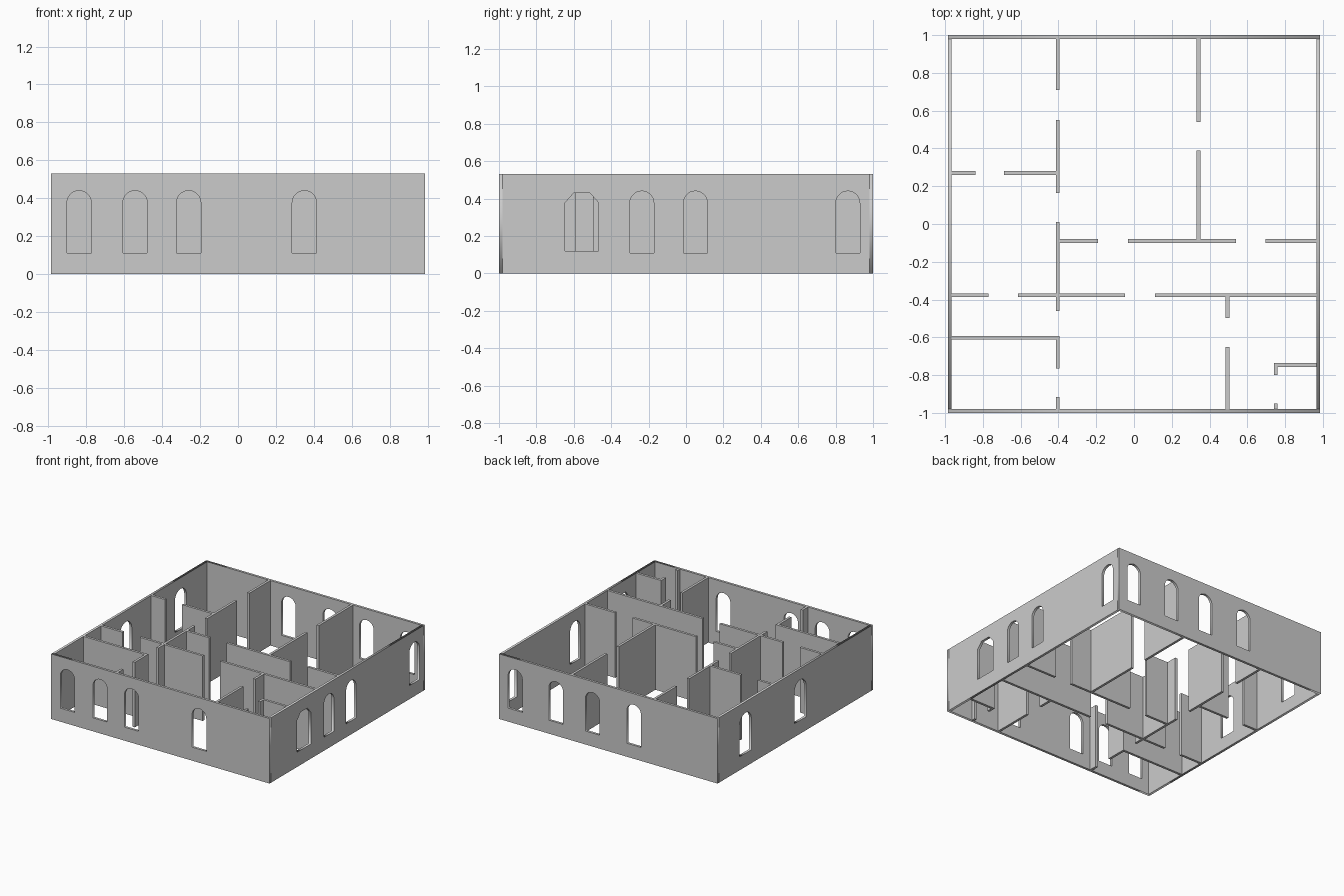
import bpy
from math import pi, cos, sin
from mathutils import Matrix

if "Cube" in bpy.data.objects:
    bpy.data.objects.remove(bpy.data.objects["Cube"])

HX, HY, H = 0.985, 1.0, 0.53   # half width, half depth, wall height
T = 0.02                       # wall thickness


def arch(c, w=0.128, z0=0.11, z1=0.44, n=14):
    """Round-topped window outline centred at c."""
    r = w / 2
    return [(c - r, z0), (c + r, z0)] + [
        (c + r * cos(pi * i / n), z1 - r + r * sin(pi * i / n)) for i in range(n + 1)]


def clipped(c, w=0.18, z0=0.12, z1=0.43, d=0.047):
    """Wide window outline with cut top corners."""
    r = w / 2
    return [(c - r, z0), (c + r, z0), (c + r, z1 - 0.053), (c + r - d, z1),
            (c - r + d, z1), (c - r, z1 - 0.053)]


def outer_wall(name, half, windows, loc, turn):
    """Upright panel with window openings, extruded from a filled outline."""
    cu = bpy.data.curves.new(name, 'CURVE')
    cu.dimensions, cu.fill_mode, cu.extrude = '2D', 'BOTH', T / 2
    for pts in [[(-half, 0), (half, 0), (half, H), (-half, H)]] + windows:
        sp = cu.splines.new('POLY')
        sp.points.add(len(pts) - 1)
        for p, (u, v) in zip(sp.points, pts):
            p.co = (u, v, 0, 1)
        sp.use_cyclic_u = True
    ob = bpy.data.objects.new(name, cu)
    bpy.context.collection.objects.link(ob)
    ob.matrix_world = (Matrix.Translation(loc) @ Matrix.Rotation(turn, 4, 'Z')
                       @ Matrix.Rotation(pi / 2, 4, 'X'))
    bpy.ops.object.select_all(action='DESELECT')
    ob.select_set(True)
    bpy.context.view_layer.objects.active = ob
    bpy.ops.object.convert(target='MESH')


def partition(name, x0, x1, y0, y1):
    """Full-height interior wall piece."""
    bpy.ops.mesh.primitive_cube_add(size=1, location=((x0 + x1) / 2, (y0 + y1) / 2, H / 2))
    ob = bpy.context.object
    ob.name = name
    ob.scale = (x1 - x0, y1 - y0, H)


# Outer walls with windows
outer_wall("front_wall", HX, [arch(c) for c in (-0.838, -0.543, -0.26, 0.35)],
           (0, -HY + T / 2, 0), 0)
outer_wall("back_wall", HX, [arch(c) for c in (-0.23, 0.143, 0.473, 0.84)],
           (0, HY - T / 2, 0), 0)
outer_wall("right_wall", HY - T, [clipped(-0.557)] + [arch(c) for c in (-0.236, 0.05, 0.865)],
           (HX - T / 2, 0, 0), pi / 2)
outer_wall("left_wall", HY - T, [arch(c, 0.15) for c in (-0.065, 0.64)],
           (-HX + T / 2, 0, 0), pi / 2)

# Partitions running front to back: x, then (y0, y1) pieces between doorways
IX, IY, t = HX - T, HY - T, 0.01
for name, x, pieces in [
    ("left_partition", -0.404, [(-IY, -0.915), (-0.765, -0.592), (-0.46, 0.01), (0.165, 0.55), (0.71, IY)]),
    ("back_room_partition", 0.342, [(-0.08, 0.39), (0.54, IY)]),
    ("front_room_partition", 0.495, [(-IY, -0.65), (-0.497, -0.387)]),
    ("closet_side", 0.75, [(-IY, -0.95), (-0.80, -0.757)]),
]:
    for a, b in pieces:
        partition(name, x - t, x + t, a, b)

# Partitions running side to side: y, then (x0, x1) pieces between doorways
L = -0.414
for name, y, pieces in [
    ("back_left_partition", 0.27, [(-IX, -0.84), (-0.687, L)]),
    ("hall_back_partition", -0.09, [(L + 2 * t, -0.19), (-0.033, 0.54), (0.695, IX)]),
    ("hall_front_partition", -0.377, [(-IX, -0.77), (-0.615, L), (L + 2 * t, -0.047), (0.11, IX)]),
    ("front_left_partition", -0.602, [(-IX, L + 2 * t)]),
    ("closet_back", -0.747, [(0.74, IX)]),
]:
    for a, b in pieces:
        partition(name, a, b, y - t, y + t)
